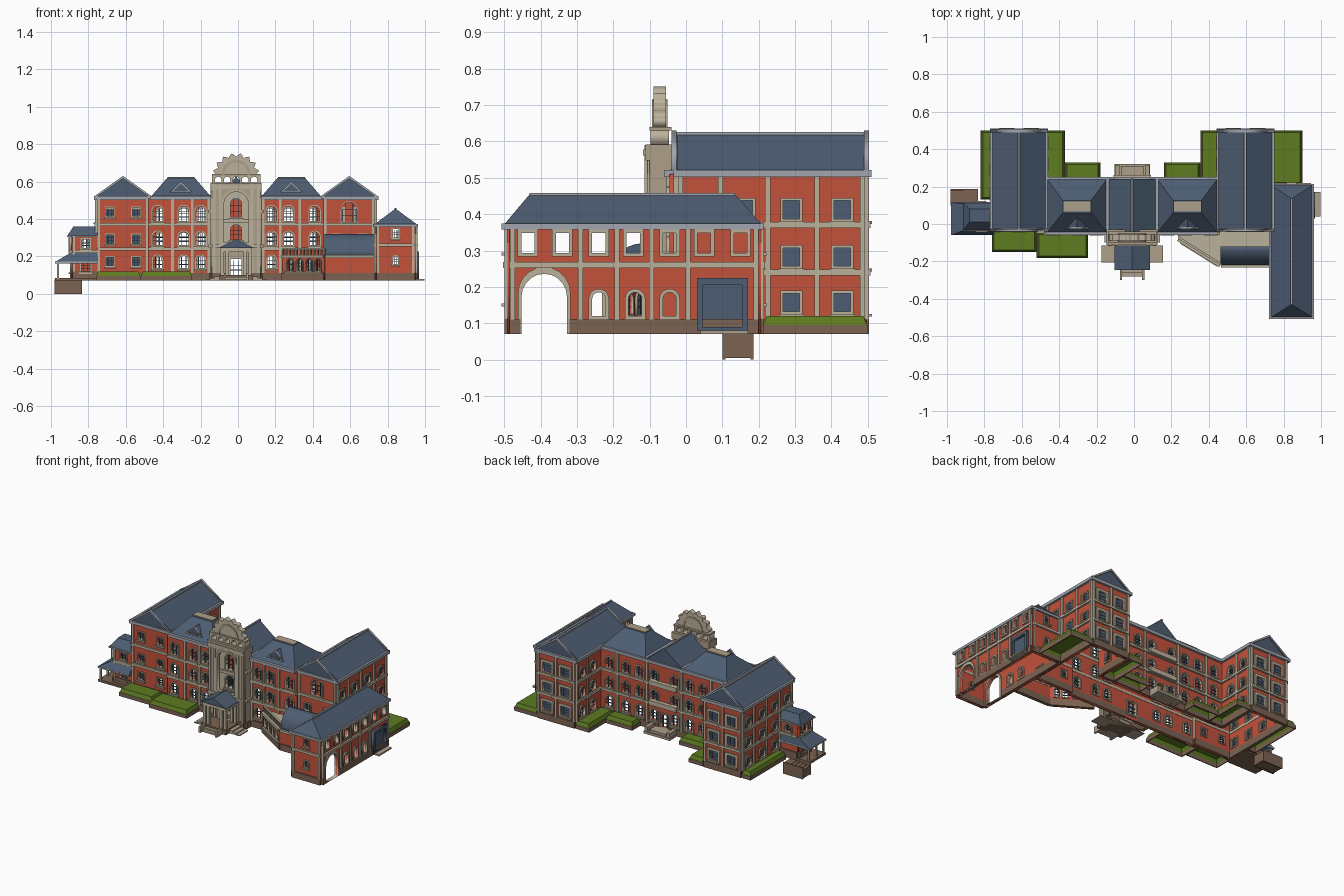
import bpy, math
from mathutils import Matrix, Vector

COL = {"brick_red": (0.55, 0.085, 0.045), "slate_blue": (0.075, 0.11, 0.17), "pale_stone": (0.50, 0.44, 0.33),
       "brown_stone": (0.20, 0.125, 0.085), "lawn_green": (0.11, 0.20, 0.015), "eave_grey": (0.36, 0.38, 0.42),
       "tan_stone": (0.42, 0.35, 0.25)}
MAT = {}
for n, c in COL.items():
    MAT[n] = bpy.data.materials.new(n)
    MAT[n].diffuse_color = (*c, 1)
RED, SLATE, STONE, BROWN, GREEN, GREY, TAN = COL
I = Matrix.Identity(4)
C = -0.01                                   # symmetry axis of the main block
BAYS = (C - 0.605, C + 0.605)               # wing centre lines


def add(name, mat, verts, faces, m=I):
    me = bpy.data.meshes.new(name)
    me.from_pydata([m @ Vector(v) for v in verts], [], faces)
    me.materials.append(MAT[mat])
    ob = bpy.data.objects.new(name, me)
    bpy.context.collection.objects.link(ob)
    return ob


def boxes(name, mat, items, m=I):
    """Many boxes (a0,a1,b0,b1,c0,c1) in one object."""
    vs, fs = [], []
    for a0, a1, b0, b1, c0, c1 in items:
        k = len(vs)
        vs += [(a, b, c) for c in (c0, c1) for a, b in ((a0, b0), (a1, b0), (a1, b1), (a0, b1))]
        fs += [[k + i for i in f] for f in ((3, 2, 1, 0), (4, 5, 6, 7), (0, 1, 5, 4), (1, 2, 6, 5), (2, 3, 7, 6), (3, 0, 4, 7))]
    if vs:
        add(name, mat, vs, fs, m)


def ring(name, mat, x0, x1, y0, y1, z0, z1, t):
    boxes(name, mat, [(x0, x1, y0, y0 + t, z0, z1), (x0, x1, y1 - t, y1, z0, z1),
                      (x0, x0 + t, y0 + t, y1 - t, z0, z1), (x1 - t, x1, y0 + t, y1 - t, z0, z1)])


def roof(name, mat, x0, x1, y0, y1, z0, z1, rx0, rx1, ry0, ry1):
    """Open-bottomed frustum; a degenerate top gives a gable or hip."""
    vs = [(x0, y0, z0), (x1, y0, z0), (x1, y1, z0), (x0, y1, z0),
          (rx0, ry0, z1), (rx1, ry0, z1), (rx1, ry1, z1), (rx0, ry1, z1)]
    fs = [(0, 1, 5, 4), (1, 2, 6, 5), (2, 3, 7, 6), (3, 0, 4, 7)]
    if rx1 - rx0 > 1e-4 and ry1 - ry0 > 1e-4:
        fs.append((4, 5, 6, 7))
    ob = add(name, mat, vs, fs)
    ob.data.validate()


def panel(name, mat, loops, depth, m=I):
    """Flat plate with holes, from closed outlines."""
    cu = bpy.data.curves.new(name, 'CURVE')
    cu.dimensions, cu.fill_mode, cu.extrude = '2D', 'BOTH', depth / 2
    for lp in loops:
        s = cu.splines.new('POLY')
        s.points.add(len(lp) - 1)
        for p, q in zip(s.points, lp):
            p.co = (q[0], q[1], 0, 1)
        s.use_cyclic_u = True
    tmp = bpy.data.objects.new("tmp", cu)
    bpy.context.collection.objects.link(tmp)
    dg = bpy.context.evaluated_depsgraph_get()
    me = bpy.data.meshes.new_from_object(tmp.evaluated_get(dg))
    bpy.data.objects.remove(tmp)
    me.transform(m)
    me.materials.clear()
    me.materials.append(MAT[mat])
    ob = bpy.data.objects.new(name, me)
    bpy.context.collection.objects.link(ob)


def arch(u, z, w, h, rnd=True):
    r = w / 2
    if not rnd:
        return [(u - r, z), (u + r, z), (u + r, z + h), (u - r, z + h)]
    return [(u - r, z), (u + r, z)] + [(u + r * math.cos(t * math.pi / 10), z + h - r + r * math.sin(t * math.pi / 10)) for t in range(11)]


def frame_of(p0, p1):
    u = (Vector((*p1, 0)) - Vector((*p0, 0))).normalized()
    m = Matrix(((u.x, 0, u.y, p0[0]), (u.y, 0, -u.x, p0[1]), (0, 1, 0, 0), (0, 0, 0, 1)))
    return m, math.dist(p0, p1)


def facade(name, p0, p1, z0, z1, wins=(), bands=(), pil=(), mat=RED, pane=False, f=0.008, bars=True, plinth=None):
    """Wall with openings (u,z,w,h,round), frames, glazing bars, bands, pilasters, plinth. Outside is right of p0->p1."""
    m, L = frame_of(p0, p1)
    panel(name + "_wall", mat, [[(0, z0), (L, z0), (L, z1), (0, z1)]] + [arch(*w) for w in wins], 0.012, m)
    if wins:
        loops = []
        for u, z, w, h, r in wins:
            loops += [arch(u, max(z - f, 0.07), w + 2 * f, h + 2 * f, r), arch(u, z, w, h, r)]
        panel(name + "_window_frames", STONE, loops, 0.026, m)
        if pane:
            panel(name + "_panes", SLATE, [arch(*w) for w in wins], 0.003, m)
        if bars:
            b = []
            for u, z, w, h, r in wins:
                b += [(u + o * w - 0.0015, u + o * w + 0.0015, z, z + h * 0.93, -0.004, 0.004) for o in (-0.25, 0.25)]
                b += [(u - w / 2, u + w / 2, z + h * k, z + h * k + 0.003, -0.004, 0.004) for k in (0.3, 0.6)]
            boxes(name + "_glazing_bars", SLATE, b, m)
            boxes(name + "_sills", STONE, [(u - w / 2 - 0.012, u + w / 2 + 0.012, z - 0.014, z - 0.006, 0, 0.022) for u, z, w, h, r in wins], m)
    boxes(name + "_trim", STONE, [(0, L, z - 0.008, z + 0.008, -0.008, 0.018) for z in bands] +
          [(u - 0.007, u + 0.007, z0 + 0.04, z1, -0.004, 0.014) for u in pil], m)
    boxes(name + "_plinth", BROWN, [(a, b, z0, z0 + 0.042, -0.008, 0.014) for a, b in ([(0, L)] if plinth is None else plinth)], m)


def grid(us, zs, w, h, r):
    return [(u, z, w, h, r) for u in us for z in zs]


FL, BANDS = (0.132, 0.257, 0.387), (0.24, 0.37)
# Two gabled end wings
for i, c in enumerate(BAYS):
    n = ("left_wing", "right_wing")[i]
    x0, x1, y0, y1 = c - 0.135, c + 0.135, -0.02, 0.49
    side = grid((0.05, 0.18, 0.31, 0.45), FL, 0.045, 0.05, False)
    sp = (0.005, 0.115, 0.245, 0.38, 0.505)
    fw = grid((0.065, 0.205), (0.15, 0.27, 0.415), 0.04, 0.045, False)
    if i:
        fw = fw[:2] + fw[3:5] + [(0.135, 0.385, 0.08, 0.105, True)]
    facade(n + "_front", (x0, y0), (x1, y0), 0.07, 0.51, fw, BANDS, (0.006, 0.264), f=0.006)
    facade(n + "_back", (x1, y1), (x0, y1), 0.07, 0.51, grid((0.07, 0.2), FL, 0.06, 0.06, False), BANDS, (0.006, 0.135, 0.264), f=0.016, pane=True)
    inner = [((u if i == 0 else 0.26 - u), z, 0.045, 0.06, True) for u in (0.09, 0.2) for z in FL]
    if i:
        facade(n + "_outer", (x1, y0), (x1, y1), 0.07, 0.51, side, BANDS, sp, pane=True)
        facade(n + "_inner", (x0, y1), (x0, 0.23), 0.07, 0.51, inner, BANDS, (0.006, 0.115))
    else:
        facade(n + "_outer", (x0, y1), (x0, y0), 0.07, 0.51, [(0.51 - w[0], *w[1:]) for w in side], BANDS, sp, pane=True)
        facade(n + "_inner", (x1, 0.23), (x1, y1), 0.07, 0.51, inner, BANDS, (0.145, 0.254))
    ring(n + "_cornice", GREY, c - 0.155, c + 0.155, -0.035, 0.51, 0.502, 0.522, 0.03)
    roof(n + "_roof", SLATE, c - 0.145, c + 0.145, -0.025, 0.495, 0.52, 0.622, c, c, -0.025, 0.495)
    boxes(n + "_ridge_cap", GREY, [(c - 0.006, c + 0.006, -0.03, 0.5, 0.614, 0.626)])
    for y in (-0.033, 0.497):                # raking cornices on the gables
        panel(n + "_raking_cornice", GREY, [[(-0.155, 0.52), (0, 0.63), (0.155, 0.52), (0.138, 0.52), (0, 0.616), (-0.138, 0.52)]],
              0.014, frame_of((c, y), (c + 1, y))[0])

# Middle range
mx0, mx1 = C - 0.47, C + 0.47
fu = [0.47 + s * o for s in (-1, 1) for o in (0.19, 0.28, 0.42)]
mw = grid(fu, (0.137,), 0.045, 0.065, True) + grid(fu, (0.26,), 0.05, 0.07, True) + grid(fu, (0.39,), 0.05, 0.078, True)
door = (0.47, 0.1, 0.06, 0.085, False)
facade("middle_front", (mx0, -0.04), (mx1, -0.04), 0.07, 0.51, mw + [door, (0.47, 0.29, 0.06, 0.08, True)], BANDS,
       [0.47 + s * o for s in (-1, 1) for o in (0.145, 0.235, 0.34)], plinth=[(0, 0.43), (0.51, 0.94)])
bu = [0.47 + s * o for s in (-1, 1) for o in (0.075, 0.18, 0.28, 0.4)]
facade("middle_back", (mx1, 0.23), (mx0, 0.23), 0.07, 0.51, grid(bu, FL, 0.05, 0.07, True) + [door], BANDS,
       [0.47 + s * o for s in (-1, 1) for o in (0.125, 0.34)], plinth=[(0, 0.43), (0.51, 0.94)])
boxes("back_balconies", STONE, [(C - 0.1, C + 0.1, 0.23, 0.262, z, z + 0.03) for z in (0.235, 0.365)])
ring("middle_cornice", GREY, mx0 + 0.01, mx1 - 0.01, -0.06, 0.25, 0.502, 0.522, 0.03)
for i, s in enumerate((-1, 1)):
    c, n = C + s * 0.295, ("left", "right")[i]
    roof(n + "_hipped_roof", SLATE, c - 0.16, c + 0.16, -0.045, 0.24, 0.52, 0.618, c - 0.075, c + 0.075, 0.06, 0.125)
    boxes(n + "_roof_cap", TAN, [(c - 0.072, c + 0.072, 0.066, 0.12, 0.612, 0.624)])
    roof(n + "_dormer", SLATE, c - 0.055, c + 0.055, -0.02, 0.05, 0.545, 0.595, c, c, -0.02, 0.045)
    panel(n + "_dormer_trim", GREY, [[(-0.06, 0.543), (0.06, 0.543), (0, 0.6)], [(-0.042, 0.55), (0.042, 0.55), (0, 0.589)]],
          0.01, frame_of((c, -0.022), (c + 1, -0.022))[0])
    boxes(n + "_valley_gutter", GREY, [(C + s * 0.132 - 0.008, C + s * 0.132 + 0.008, -0.04, 0.245, 0.515, 0.528)])
roof("centre_roof", SLATE, C - 0.13, C + 0.13, -0.04, 0.24, 0.52, 0.622, C, C, -0.04, 0.24)
boxes("centre_ridge_cap", GREY, [(C - 0.005, C + 0.005, -0.04, 0.245, 0.615, 0.626)])

# Entrance tower
tx0, tx1 = C - 0.13, C + 0.13
facade("tower_front", (tx0, -0.1), (tx1, -0.1), 0.07, 0.59, [(0.13, 0.1, 0.06, 0.085, False), (0.13, 0.275, 0.13, 0.27, True)],
       (0.255, 0.57), (0.012, 0.045, 0.215, 0.248), mat=TAN, bars=False, f=0.012, plinth=[(0, 0.09), (0.17, 0.26)])
facade("tower_recess", (C - 0.08, -0.06), (C + 0.08, -0.06), 0.25, 0.56, [(0.08, 0.29, 0.06, 0.08, True), (0.08, 0.41, 0.06, 0.1, True)],
       (0.39,), (), mat=STONE, plinth=[])
facade("tower_right", (tx1, -0.1), (tx1, -0.04), 0.07, 0.59, (), (0.255, 0.44), mat=TAN)
facade("tower_left", (tx0, -0.04), (tx0, -0.1), 0.07, 0.59, (), (0.255, 0.44), mat=TAN)
boxes("tower_cornice", TAN, [(tx0 - 0.006, tx1 + 0.006, -0.112, -0.03, 0.548, 0.592), (tx0, tx1, -0.1, -0.04, 0.63, 0.64)])
tm = frame_of((C, -0.072), (1, -0.072))[0]
panel("tower_arcade", STONE, [[(-0.13, 0.59), (0.13, 0.59), (0.13, 0.632), (-0.13, 0.632)]] +
      [arch(u, 0.596, 0.034, 0.03) for u in (-0.096, -0.048, 0, 0.048, 0.096)], 0.05, tm)
fan = []
for k in range(33):                          # scalloped crown
    a, r = math.pi * k / 32, (0.098, 0.108, 0.118, 0.108)[k % 4]
    fan.append((r * 1.06 * math.cos(a), 0.635 + r * math.sin(a)))
panel("tower_crown", STONE, [fan], 0.034, tm)
panel("crown_ring", TAN, [arch(0, 0.636, 0.15, 0.08), arch(0, 0.636, 0.12, 0.066)], 0.042, tm)

# Entrance portico and steps
ring("portico_beam", STONE, C - 0.085, C + 0.085, -0.235, -0.1, 0.222, 0.246, 0.018)
boxes("portico_columns", STONE, [(C + x - 0.009, C + x + 0.009, y - 0.009, y + 0.009, 0.1, 0.225)
                                 for x in (-0.074, -0.048, 0.048, 0.074) for y in (-0.222, -0.115)])
boxes("portico_floor", BROWN, [(C - 0.09, C + 0.09, -0.24, -0.1, 0.07, 0.1)])
roof("portico_roof", SLATE, C - 0.095, C + 0.095, -0.245, -0.1, 0.245, 0.292, C, C, -0.245, -0.1)
boxes("front_steps", TAN, [(C - 0.055, C + 0.055, -0.24 - 0.02 * k, -0.22, 0.07, 0.1 - 0.01 * k) for k in (1, 2)] +
      [(C + s * 0.06 - 0.006, C + s * 0.06 + 0.006, -0.3, -0.24, 0.07, 0.11) for s in (-1, 1)])
boxes("side_steps", TAN, [(C - 0.09 - 0.025 * k, C + 0.09 + 0.025 * k, -0.205, -0.115, 0.07, 0.1 - 0.008 * k) for k in (1, 2, 3)])
boxes("back_steps", TAN, [(C - 0.06, C + 0.06, 0.23, 0.31, 0.07, 0.1), (C - 0.095, C + 0.095, 0.26, 0.32, 0.07, 0.085)] +
      [(C + s * 0.08 - 0.012, C + s * 0.08 + 0.012, 0.24, 0.315, 0.07, 0.115) for s in (-1, 1)])

# Side pavilion with carriage arch
px0, px1, py0, py1 = 0.74, 0.945, -0.485, 0.2
up = [(y, 0.293, 0.036, 0.055, False) for y in (-0.435, -0.34, -0.24, -0.145, -0.045, 0.05, 0.15)]
low = [(y, 0.12, 0.036, 0.065, True) for y in (-0.24, -0.14, -0.045)]
big = (-0.39, 0.071, 0.125, 0.165, True)
pw = [(w[0] - py0, *w[1:]) for w in up + low + [big]]
pil = [y - py0 for y in (-0.477, -0.29, -0.19, -0.095, 0.005, 0.192)]
facade("pavilion_outer", (px1, py0), (px1, py1), 0.07, 0.365, pw, (0.26,), pil, f=0.01, bars=False, plinth=[(0, 0.03), (0.165, 0.685)])
L = py1 - py0
facade("pavilion_inner", (px0, py1), (px0, py0), 0.07, 0.365, [(L - w[0], *w[1:]) for w in pw if w[0] < 0.35 or w[4] is False and w[0] < 0.5],
       (0.26,), (L - 0.008, L - 0.195), f=0.01, bars=False, plinth=[(0, 0.52), (0.655, 0.685)])
for n, a, b in (("front", (px0, py0), (px1, py0)), ("back", (px1, py1), (px0, py1))):
    facade("pavilion_" + n, a, b, 0.07, 0.365, [(0.1025, 0.3, 0.03, 0.045, False), (0.1025, 0.16, 0.025, 0.04, True)], (0.26,), (0.008, 0.197), f=0.007)
boxes("gate", SLATE, [(0.94, 0.952, 0.045, 0.16, 0.09, 0.205)])
ring("pavilion_cornice", GREY, 0.722, 0.962, -0.507, 0.215, 0.358, 0.374, 0.025)
roof("pavilion_roof", SLATE, 0.73, 0.955, -0.5, 0.208, 0.372, 0.455, 0.8425, 0.8425, -0.43, 0.135)
boxes("pavilion_ridge_cap", GREY, [(0.838, 0.847, -0.43, 0.135, 0.45, 0.458)])
mg = frame_of((0.952, 0.1), (0.952, 1))[0]
panel("gate_frame", SLATE, [arch(0, 0.08, 0.14, 0.145, False), arch(0, 0.09, 0.11, 0.115, False)], 0.03, mg)
boxes("gate_step", TAN, [(0.95, 0.998, 0.04, 0.17, 0.07, 0.08)])

# Curved-roof link and angled terrace
q = [(-0.12 - 0.1 * math.cos(t * math.pi / 16), 0.2 + 0.12 * math.sin(t * math.pi / 16)) for t in range(9)]
panel("link_curved_roof", SLATE, [q + [(-0.12, 0.2)]], 0.265, frame_of((0.595, 0), (0.595, 1))[0])
facade("link", (0.465, -0.215), (0.735, -0.215), 0.07, 0.205, (), (0.2,), ())
facade("terrace", (0.24, -0.075), (0.465, -0.215), 0.07, 0.2, grid((0.05, 0.11, 0.17, 0.225), (0.125,), 0.035, 0.06, True), (0.2,), (), f=0.005)
panel("terrace_deck", STONE, [[(0.23, -0.05), (0.24, -0.08), (0.465, -0.215), (0.465, -0.12), (0.735, -0.12), (0.735, -0.03)]], 0.012, Matrix.Translation((0, 0, 0.2)))
m, L = frame_of((0.24, -0.075), (0.465, -0.215))
boxes("terrace_balustrade", STONE, [(0, L, 0.238, 0.246, -0.006, 0.006)] + [(k * L / 12 - 0.004, k * L / 12 + 0.004, 0.2, 0.24, -0.004, 0.004) for k in range(13)], m)

# Two-storey porch on the left
facade("porch_house_front", (-0.885, -0.02), (-0.75, -0.02), 0.08, 0.31, [(0.07, 0.12, 0.045, 0.05, False), (0.07, 0.245, 0.04, 0.045, False)], (0.225,), (0.006,))
facade("porch_house_left", (-0.885, 0.1), (-0.885, -0.02), 0.08, 0.31, grid((0.06,), (0.12, 0.235), 0.04, 0.06, True), (0.225,), ())
facade("porch_house_back", (-0.75, 0.1), (-0.885, 0.1), 0.08, 0.31, [(0.07, 0.24, 0.04, 0.05, True)], (0.225,), ())
roof("upper_porch_roof", SLATE, -0.912, -0.75, -0.035, 0.115, 0.31, 0.36, -0.88, -0.75, 0.01, 0.08)
roof("lower_porch_roof", SLATE, -0.978, -0.75, -0.06, 0.115, 0.17, 0.222, -0.89, -0.75, -0.025, 0.105)
ring("porch_eaves", GREY, -0.978, -0.75, -0.06, 0.115, 0.163, 0.172, 0.02)
ring("upper_porch_eaves", GREY, -0.915, -0.75, -0.037, 0.117, 0.303, 0.312, 0.02)
boxes("porch_posts", STONE, [(-0.967, -0.957, y - 0.005, y + 0.005, 0.08, 0.165) for y in (-0.05, 0.02, 0.1)] +
      [(-0.905, -0.897, y - 0.004, y + 0.004, 0.215, 0.305) for y in (-0.025, 0.105)])
boxes("porch_deck", BROWN, [(-0.978, -0.75, -0.055, 0.11, 0.07, 0.085)])
boxes("porch_stairs", BROWN, [(-0.98, -0.835, 0.1, 0.108, 0, 0.075), (-0.98, -0.835, 0.178, 0.186, 0, 0.075)] +
      [(-0.98 + 0.024 * k, -0.835, 0.108, 0.178, 0.055 + 0.0025 * k - 0.05 * (k == 0), 0.06 + 0.0025 * k) for k in range(5)])

# Raised lawns with brown kerbs
LAWNS = [(-0.82, -0.755, 0.13, 0.5), (-0.475, -0.37, 0.24, 0.5), (-0.37, -0.18, 0.24, 0.33), (0.16, 0.355, 0.24, 0.33),
         (0.355, 0.455, 0.24, 0.5), (0.735, 0.9, 0.21, 0.5), (-0.76, -0.52, -0.15, -0.03), (-0.52, -0.245, -0.183, -0.045)]
for x0, x1, y0, y1 in LAWNS:
    ring("lawn_kerb", BROWN, x0, x1, y0, y1, 0.07, 0.095, 0.006)
    roof("lawn", GREEN, x0 + 0.002, x1 - 0.002, y0 + 0.002, y1 - 0.002, 0.094, 0.12, x0 + 0.012, x1 - 0.012, y0 + 0.012, y1 - 0.012)
